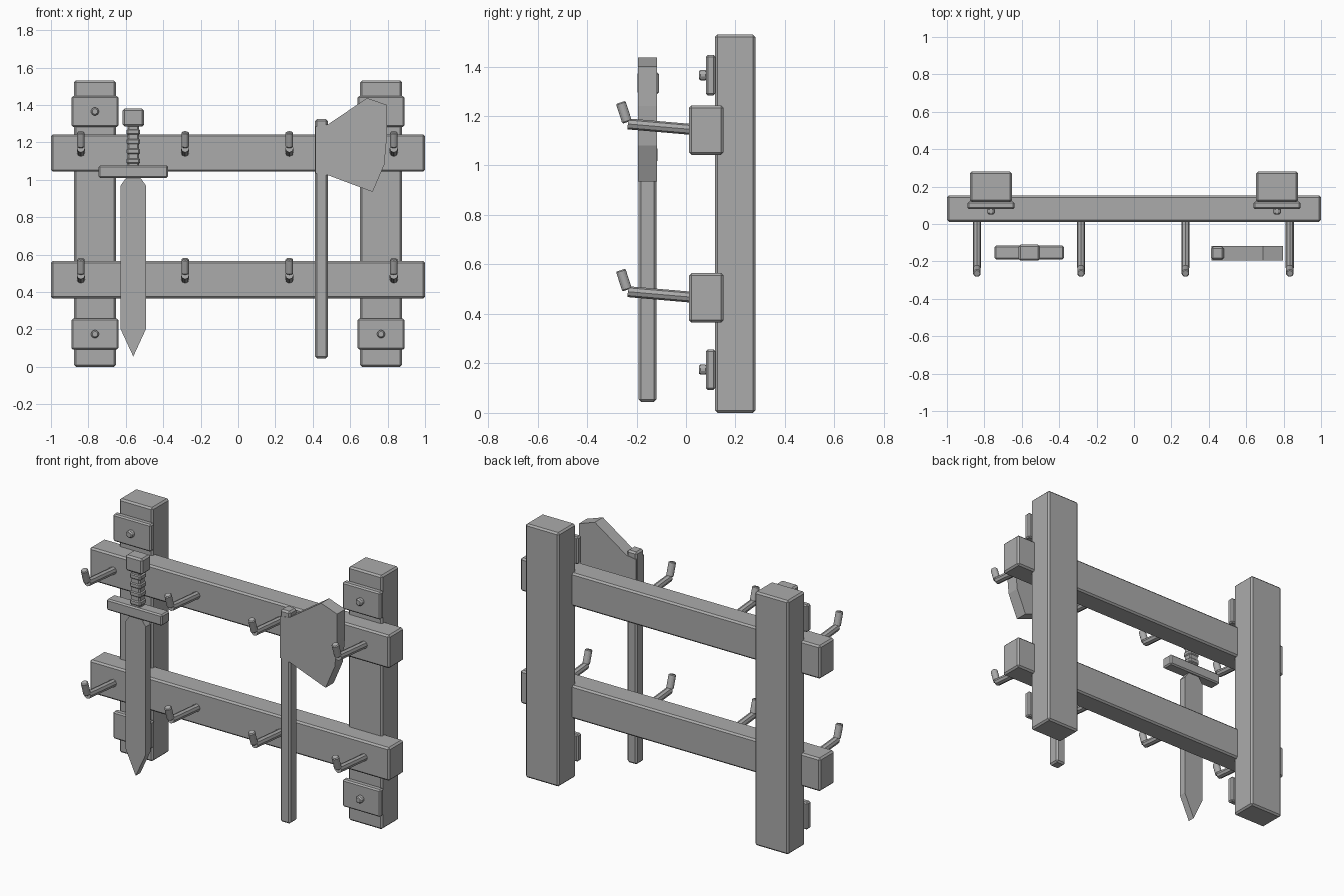
import bpy, bmesh, math
from mathutils import Vector

cube = bpy.data.objects.get("Cube")
if cube:
    bpy.data.objects.remove(cube)

grey = bpy.data.materials.new("plain grey")
grey.use_nodes = True
colour = (0.41, 0.41, 0.41, 1)
grey.diffuse_color = colour
grey.node_tree.nodes["Principled BSDF"].inputs["Base Color"].default_value = colour


def finish(name, bm, bevel=0.0):
    bmesh.ops.recalc_face_normals(bm, faces=bm.faces)
    mesh = bpy.data.meshes.new(name)
    bm.to_mesh(mesh)
    bm.free()
    mesh.materials.append(grey)
    ob = bpy.data.objects.new(name, mesh)
    bpy.context.collection.objects.link(ob)
    if bevel:
        mod = ob.modifiers.new("worn edge", "BEVEL")
        mod.width = bevel
        mod.segments = 1
    return ob


def box(name, x, y, z, bevel=0.01):
    """Box from (min, max) pairs."""
    bm = bmesh.new()
    bmesh.ops.create_cube(bm, size=1)
    for v in bm.verts:
        v.co = [r[0] + (c + 0.5) * (r[1] - r[0]) for c, r in zip(v.co, (x, y, z))]
    return finish(name, bm, bevel)


def slab(name, outline, y0, y1, bevel=0.0):
    """Outline in x and z, extruded along y."""
    bm = bmesh.new()
    face = bm.faces.new([bm.verts.new((x, y0, z)) for x, z in outline])
    out = bmesh.ops.extrude_face_region(bm, geom=[face])
    for g in out["geom"]:
        if isinstance(g, bmesh.types.BMVert):
            g.co.y = y1
    return finish(name, bm, bevel)


def rod(name, a, b, radius, sides, bevel=0.0):
    """Straight prism between two points."""
    a, b = Vector(a), Vector(b)
    bm = bmesh.new()
    bmesh.ops.create_cone(bm, cap_ends=True, segments=sides, radius1=radius,
                          radius2=radius, depth=(b - a).length)
    turn = (b - a).to_track_quat("Z", "Y")
    for v in bm.verts:
        v.co = turn @ v.co + (a + b) / 2
    return finish(name, bm, bevel)


# Posts, with a bolted plate near each end
for side, s in (("right", -1), ("left", 1)):
    cx = 0.765 * s
    box(f"{side}_post", (cx - 0.112, cx + 0.112), (0.117, 0.28), (0, 1.53))
    for level, z in (("lower", 0.175), ("upper", 1.365)):
        box(f"{side}_{level}_plate", (cx - 0.126, cx + 0.126), (0.08, 0.119),
            (z - 0.082, z + 0.082), 0.008)
        rod(f"{side}_{level}_bolt", (cx, 0.085, z), (cx, 0.052, z), 0.024, 6, 0.007)

# Rails, each with four bent hooks
for level, z in (("lower", 0.465), ("upper", 1.143)):
    box(f"{level}_rail", (-1, 1), (0.012, 0.152), (z - 0.1, z + 0.1))
    for i, x in enumerate((-0.84, -0.283, 0.275, 0.833)):
        rod(f"{level}_hook_arm_{i + 1}", (x, 0.02, z + 0.003),
            (x, -0.235, z + 0.025), 0.022, 8)
        rod(f"{level}_hook_tip_{i + 1}", (x, -0.238, z + 0.032),
            (x, -0.264, z + 0.112), 0.022, 8, 0.005)

# Sword hanging point down
sx, sy = -0.56, -0.153
half_blade = [(0.067, 0.2), (0.067, 0.97), (0.035, 1.015)]
blade = [(sx, 0.055)] + [(sx + w, z) for w, z in half_blade]
blade += [(sx - w, z) for w, z in reversed(half_blade)]
slab("sword_blade", blade, sy - 0.022, sy + 0.022)
box("sword_guard", (sx - 0.185, sx + 0.185), (sy - 0.037, sy + 0.037), (1.01, 1.077), 0.008)
box("sword_grip", (sx - 0.03, sx + 0.03), (sy - 0.027, sy + 0.027), (1.07, 1.29), 0.006)
for i in range(4):
    z = 1.1 + i * 0.052
    box(f"grip_ring_{i + 1}", (sx - 0.036, sx + 0.036), (sy - 0.032, sy + 0.032),
        (z - 0.017, z + 0.017), 0.008)
box("sword_pommel", (sx - 0.057, sx + 0.057), (sy - 0.043, sy + 0.043), (1.285, 1.38))

# Axe hanging head up
box("axe_handle", (0.413, 0.48), (-0.191, -0.12), (0.045, 1.325))
slab("axe_head", [(0.415, 1.035), (0.48, 1.025), (0.72, 0.935), (0.782, 1.08), (0.797, 1.24),
                  (0.797, 1.4), (0.69, 1.437), (0.48, 1.295), (0.415, 1.285)], -0.194, -0.117)
